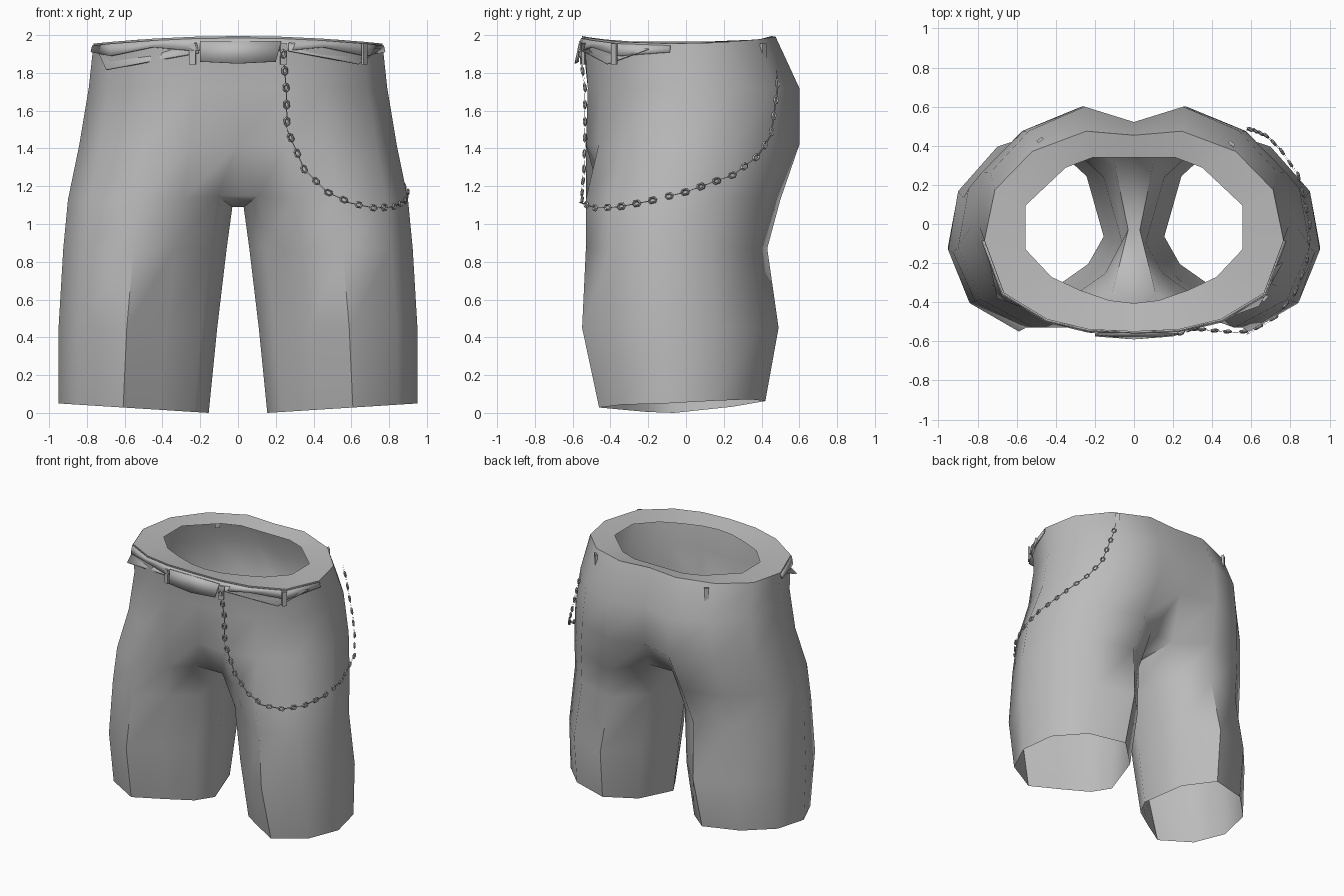
import bpy, bmesh, math
from mathutils import Vector

if "Cube" in bpy.data.objects:
    bpy.data.objects.remove(bpy.data.objects["Cube"])

cloth = bpy.data.materials.new("plain_grey")
cloth.diffuse_color = (0.5, 0.5, 0.5, 1)
cloth.use_nodes = True
cloth.node_tree.nodes["Principled BSDF"].inputs["Base Color"].default_value = cloth.diffuse_color


def make(name, bm, angle=50, thick=0):
    me = bpy.data.meshes.new(name)
    bm.to_mesh(me)
    bm.free()
    ob = bpy.data.objects.new(name, me)
    bpy.context.collection.objects.link(ob)
    me.materials.append(cloth)
    bpy.context.view_layer.objects.active = ob
    ob.select_set(True)
    bpy.ops.object.shade_smooth_by_angle(angle=math.radians(angle))
    ob.select_set(False)
    if thick:
        ob.modifiers.new("thickness", 'SOLIDIFY').thickness = thick
    return ob


def plate(name, pts, thick=0.008):
    bm = bmesh.new()
    bm.faces.new([bm.verts.new(p) for p in pts])
    return make(name, bm, 30, thick)


# Outline templates: fractions across (inner to outer) and (front to back)
LEG = [(.1, .29), (.32, .15), (.57, 0), (.87, .14), (1, .4), (.94, .69),
       (.7, .91), (.35, 1), (.11, .8), (0, .45)]
TORSO = [(0, .03), (.3, 0), (.58, .06), (.87, .19), (1, .45), (.93, .7),
         (.68, .89), (.32, 1), (0, .93)]
WAIST = [(0, 0), (.3, .01)] + TORSO[2:7] + [(.32, .99), (0, .97)]
HOLE = [(0, 0), (.23, .02), (.5, .09), (.76, .18), (1, .37), (1, .67),
        (.63, .93), (.38, 1), (0, 1)]


def ring(shape, xi, xo, yf, yb, zf):
    return [Vector((xi + u * (xo - xi), yf + v * (yb - yf), zf(u, v)))
            for u, v in shape]


def flat(z):
    return lambda u, v: z


# Leg rings from hem to crotch
legs = [
    ring(LEG, .155, .95, -.46, .42, lambda u, v: .05 * u + .09 * max(0, v - .5)),
    ring(LEG, .11, .95, -.55, .49, flat(.45)),
    ring(LEG, .06, .925, -.53, .43, flat(.87)),
    ring(LEG, 0, .9, -.53, .5, flat(1.13)),
]
legs[3][0] = Vector((.11, -.35, 1.15))
legs[3][1].y = -.45
legs[3][8] = Vector((.1, .31, 1.15))
legs[3][9] = Vector((.03, -.03, 1.09))

# Torso rings up to the waist, then the inward rim
waist = ring(WAIST, 0, .765, -.55, .485, lambda u, v: 1.995 - .04 * u * u)
torso = [
    legs[3][:9],
    ring(TORSO, 0, .84, -.53, .6, flat(1.42)),
    ring(TORSO, 0, .79, -.52, .6, flat(1.72)),
    waist,
    ring(HOLE, 0, .555, -.405, .34, flat(1.965)),
]

bm = bmesh.new()


def loft(rings, closed, side):
    vs = [[bm.verts.new((side * p.x, p.y, p.z)) for p in r] for r in rings]
    n = len(rings[0])
    for a, b in zip(vs, vs[1:]):
        for i in range(n if closed else n - 1):
            j = (i + 1) % n
            f = [a[i], a[j], b[j], b[i]]
            bm.faces.new(f if side > 0 else f[::-1])


for side in (1, -1):
    loft(legs, True, side)
    loft(torso, False, side)


# Crotch bridge between the legs
def both(p):
    return Vector((-p.x, p.y, p.z)), p


(fl, fr), (ml, mr), (bl, br) = [both(legs[3][i]) for i in (0, 9, 8)]
for f in ([fl, fr, torso[1][0]], [fr, fl, ml, mr], [mr, ml, bl, br],
          [br, bl, torso[1][8]]):
    bm.faces.new([bm.verts.new(p) for p in f])
bmesh.ops.remove_doubles(bm, verts=bm.verts[:], dist=.0005)
make("shorts_body", bm, 60)

# Thin belt edge round the front of the waist
half = [p for p in waist if p.y < .05]
loop = [Vector((-p.x, p.y, p.z)) for p in half[:0:-1]] + half
bm = bmesh.new()
top, low = [], []
for i, p in enumerate(loop):
    top.append(bm.verts.new((p.x * 1.01, p.y * 1.01, p.z - .01)))
    low.append(bm.verts.new((p.x * 1.02, p.y * 1.03, p.z - .045 - .03 * (i % 2))))
for i in range(len(loop) - 1):
    bm.faces.new((low[i], low[i + 1], top[i + 1], top[i]))
make("belt", bm, 30, .008)

# Front buckle panel and loose belt folds
plate("buckle_panel", [(-.2, -.575, 1.86), (0, -.59, 1.85), (.2, -.575, 1.86),
                       (.23, -.565, 1.97), (-.2, -.565, 1.97)])
plate("belt_fold_left", [(-.7, -.38, 1.82), (-.21, -.555, 1.91),
                         (-.22, -.555, 1.96), (-.76, -.1, 1.95)])
plate("belt_fold_right", [(.27, -.555, 1.92), (.64, -.42, 1.85),
                          (.76, -.2, 1.93), (.27, -.555, 1.96)])

# Belt loops
for k, (x, y) in enumerate([(-.24, -.545), (.24, -.55), (.67, -.38),
                            (-.48, .43), (.5, .41)]):
    bm = bmesh.new()
    bmesh.ops.create_cube(bm, size=1)
    for v in bm.verts:
        v.co = Vector((v.co.x * .035, v.co.y * .015, v.co.z * .11))
    ob = make("belt_loop_%d" % (k + 1), bm, 30)
    ob.location = (x, y, 1.9)
    ob.rotation_euler.z = math.atan2(y, x * .7) + math.pi / 2

# Hanging chain from the front loop round the hip to the back
path = [Vector(p) for p in [
    (.24, -.56, 1.9), (.255, -.535, 1.72), (.26, -.535, 1.5), (.35, -.54, 1.29),
    (.47, -.55, 1.17), (.6, -.55, 1.11), (.72, -.48, 1.085), (.82, -.36, 1.09),
    (.885, -.2, 1.12), (.9, .0, 1.17), (.84, .25, 1.26), (.75, .38, 1.36),
    (.68, .45, 1.47), (.6, .485, 1.72), (.57, .48, 1.83)]]
bm = bmesh.new()
STEP = .045
dist, start, count = 0.0, 0.0, 0
for a, b in zip(path, path[1:]):
    seg = (b - a).length
    t = (b - a).normalized()
    out = Vector((a.x * .6, a.y, 0)).normalized()
    across = t.cross(out).normalized()
    out = across.cross(t)
    while dist < start + seg:
        c = a + t * (dist - start)
        wide = count % 2 == 0
        s, n = (across, out) if wide else (out, across)
        w, r = (.014, .007) if wide else (.004, .002)
        rows = []
        for k in range(6):
            th = math.tau * k / 6
            d = t * math.cos(th) * (.02 if wide else .03) + s * math.sin(th) * w
            e = d.normalized()
            rows.append([bm.verts.new(c + d + q) for q in
                         (e * r, n * r, -e * r, -n * r)])
        for k in range(6):
            for m in range(4):
                g, h = rows[k], rows[(k + 1) % 6]
                bm.faces.new((g[m], h[m], h[(m + 1) % 4], g[(m + 1) % 4]))
        dist += STEP
        count += 1
    start += seg
bmesh.ops.recalc_face_normals(bm, faces=bm.faces[:])
make("hip_chain", bm, 30)
